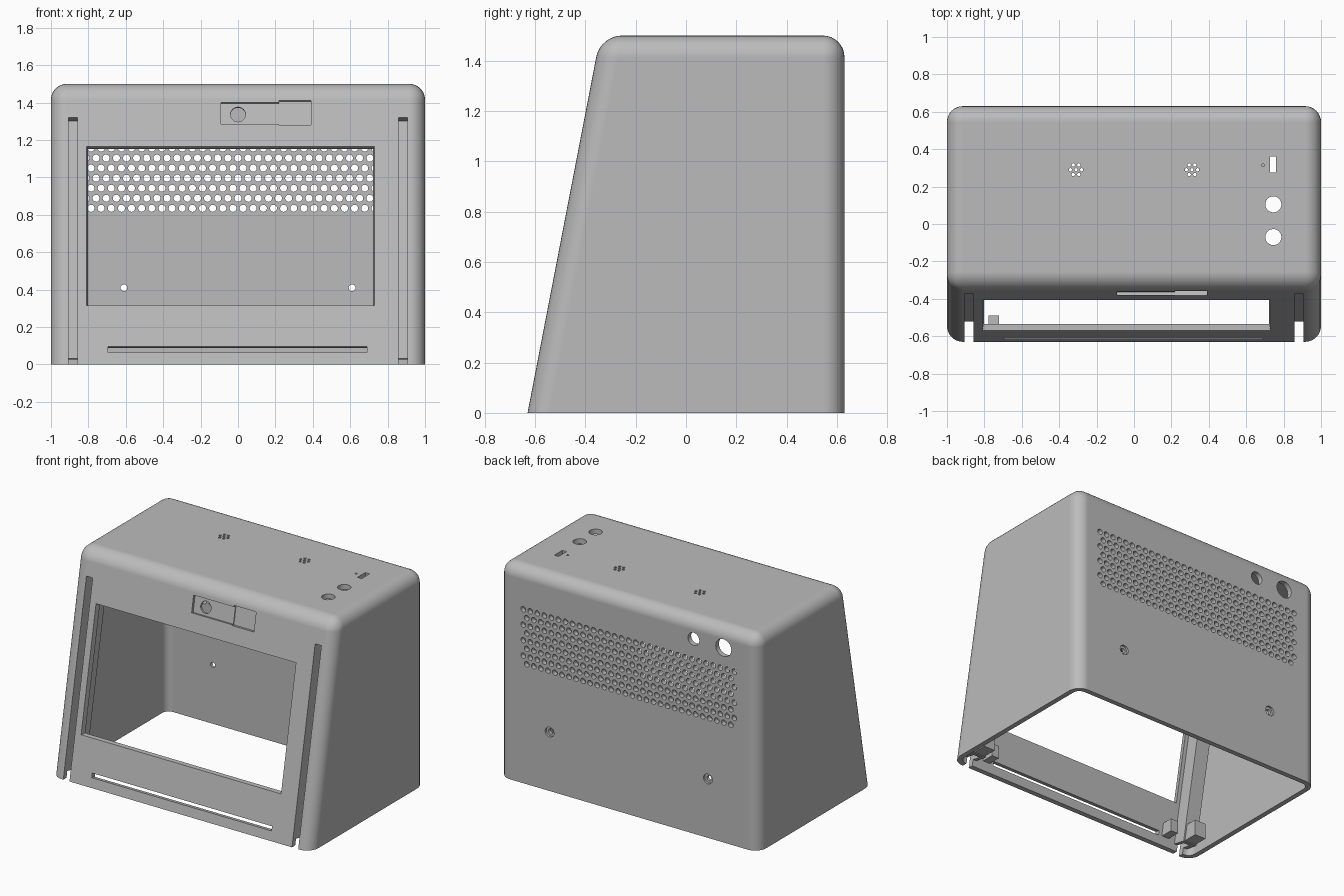
import bpy, bmesh, math
from mathutils import Matrix

if "Cube" in bpy.data.objects:
    bpy.data.objects.remove(bpy.data.objects["Cube"], do_unlink=True)

HALF_X, HALF_Y, HEIGHT, WALL = 1.0, 0.63, 1.5, 0.035
SLOPE = math.atan(0.193)
C = math.cos(SLOPE)
# Front panel frame: x across, y depth into the panel, z up along the panel
PANEL = Matrix.Translation((0, -HALF_Y, 0)) @ Matrix.Rotation(-SLOPE, 4, 'X')
WORLD = Matrix.Identity(4)
FACE_Y = Matrix.Rotation(math.pi / 2, 4, 'X')

grey = bpy.data.materials.new("light_grey_plastic")
grey.use_nodes = True
grey.diffuse_color = (0.5, 0.5, 0.5, 1)
grey.node_tree.nodes["Principled BSDF"].inputs["Base Color"].default_value = (0.5, 0.5, 0.5, 1)


def make_object(name, bm):
    bmesh.ops.recalc_face_normals(bm, faces=bm.faces)
    mesh = bpy.data.meshes.new(name)
    bm.to_mesh(mesh)
    bm.free()
    mesh.materials.append(grey)
    obj = bpy.data.objects.new(name, mesh)
    bpy.context.collection.objects.link(obj)
    return obj


def box(bm, xs, ys, zs, matrix=WORLD, taper=0.0):
    """Box from ranges; taper narrows the far y end by that amount per side."""
    verts = bmesh.ops.create_cube(bm, size=1)["verts"]
    for v in verts:
        inset = taper if v.co.y > 0 else 0
        sx, sz = math.copysign(1, v.co.x), math.copysign(1, v.co.z)
        x, y, z = xs[v.co.x > 0], ys[v.co.y > 0], zs[v.co.z > 0]
        v.co = matrix @ type(v.co)((x - sx * inset, y, z - sz * inset))


def drill(bm, loc, radius, matrix=WORLD, depth=0.2, segments=24):
    """Cylinder centred on loc, along local z of the matrix."""
    bmesh.ops.create_cone(bm, cap_ends=True, segments=segments, radius1=radius,
                          radius2=radius, depth=depth,
                          matrix=Matrix.Translation(loc) @ matrix)


def housing(name, inset, bottom, radius):
    """Sloped-front block with all edges rounded except the bottom ones."""
    bm = bmesh.new()
    bmesh.ops.create_cube(bm, size=2)
    for v in bm.verts:
        z = HEIGHT - inset if v.co.z > 0 else bottom
        back = HALF_Y - inset
        front = -HALF_Y + inset / C + z * math.tan(SLOPE)
        v.co = (v.co.x * (HALF_X - inset), back if v.co.y > 0 else front, z)
    edges = [e for e in bm.edges if max(v.co.z for v in e.verts) > 1]
    bmesh.ops.bevel(bm, geom=edges, offset=radius, offset_type='OFFSET',
                    segments=8, profile=0.5, affect='EDGES')
    return make_object(name, bm)


def cut(target, cutter):
    mod = target.modifiers.new("cut", 'BOOLEAN')
    mod.operation, mod.solver, mod.object = 'DIFFERENCE', 'EXACT', cutter
    bpy.context.view_layer.objects.active = target
    bpy.ops.object.modifier_apply(modifier=mod.name)
    bpy.data.objects.remove(cutter, do_unlink=True)


# Hollow shell, open at the bottom
shell = housing("shell", 0, 0, 0.085)
cut(shell, housing("cavity", WALL, -0.1, 0.05))

# Shallow recesses: camera pocket and rear screw countersinks
bm = bmesh.new()
box(bm, (-0.09, 0.23), (-0.05, 0.018), (1.285 / C, 1.40 / C), PANEL)
for side in (-1, 1):
    drill(bm, (side * 0.61, HALF_Y, 0.41), 0.034, FACE_Y, depth=0.03)
cut(shell, make_object("recess_cutter", bm))

# Openings through the front panel
bm = bmesh.new()
box(bm, (-0.82, 0.74), (-0.05, 0.085), (0.305 / C, 1.175 / C), PANEL, taper=0.027)
box(bm, (-0.695, 0.69), (-0.05, 0.1), (0.065 / C, 0.095 / C), PANEL)
box(bm, (0.22, 0.39), (-0.05, 0.024), (1.28 / C, 1.41 / C), PANEL)
drill(bm, PANEL @ Matrix.Translation((0, 0, 1.34 / C)).translation, 0.04,
      PANEL.to_3x3().to_4x4() @ FACE_Y)
for side in (-1, 1):
    box(bm, sorted((side * 0.857, side * 0.905)), (-0.05, 0.1), (-0.05, 1.32 / C), PANEL)

# Top controls and the two speaker grilles
for y in (0.105, -0.07):
    drill(bm, (0.745, y, HEIGHT), 0.043)
box(bm, (0.727, 0.76), (0.275, 0.362), (1.4, 1.6))
drill(bm, (0.69, 0.315, HEIGHT), 0.008, depth=0.03, segments=10)
for x in (-0.31, 0.31):
    drill(bm, (x, 0.29, HEIGHT), 0.009, segments=10)
    for k in range(6):
        a = k * math.pi / 3
        drill(bm, (x + 0.03 * math.cos(a), 0.29 + 0.03 * math.sin(a), HEIGHT), 0.009, segments=10)

# Rear vents, cable holes and screw holes
PITCH = 0.0542
for row in range(8):
    count = 30 + row % 2
    for k in range(count):
        x = (k - (count - 1) / 2) * PITCH
        drill(bm, (x, HALF_Y, 0.835 + row * 0.0537), 0.019, FACE_Y, segments=14)
drill(bm, (-0.73, HALF_Y, 1.355), 0.06, FACE_Y, segments=32)
drill(bm, (-0.50, HALF_Y, 1.355), 0.044, FACE_Y)
for side in (-1, 1):
    drill(bm, (side * 0.61, HALF_Y, 0.41), 0.018, FACE_Y, segments=16)
cut(shell, make_object("opening_cutter", bm))

# Smooth rounded edges, flat panels
bpy.ops.object.select_all(action='DESELECT')
shell.select_set(True)
bpy.context.view_layer.objects.active = shell
bpy.ops.object.shade_smooth_by_angle(angle=math.radians(30))
normals = shell.modifiers.new("flat_panels", 'WEIGHTED_NORMAL')
normals.keep_sharp = True
normals.weight = 100

# Channel ribs behind the side slots, with foot blocks and brackets
for name, side in (("right", -1), ("left", 1)):
    bm = bmesh.new()
    for x0, x1, d0, u0, u1 in ((0.83, 0.857, 0.03, 0.05, 1.35),
                               (0.905, 0.935, 0.03, 0.05, 1.35),
                               (0.857, 0.905, 0.1, 0.05, 1.35),
                               (0.857, 0.905, 0.03, 1.32, 1.35)):
        d1 = 0.1 if u0 > 1 else 0.13
        box(bm, sorted((side * x0, side * x1)), (d0, d1), (u0 / C, u1 / C), PANEL)
    make_object(name + "_channel_rib", bm)

    bm = bmesh.new()
    box(bm, sorted((side * 0.84, side * 0.925)), (-0.5, -0.39), (0.03, 0.14))
    make_object(name + "_foot_block", bm)

    bm = bmesh.new()
    box(bm, sorted((side * 0.722, side * 0.778)), (-0.58, -0.49), (0.06, 0.15))
    make_object(name + "_screw_bracket", bm)
